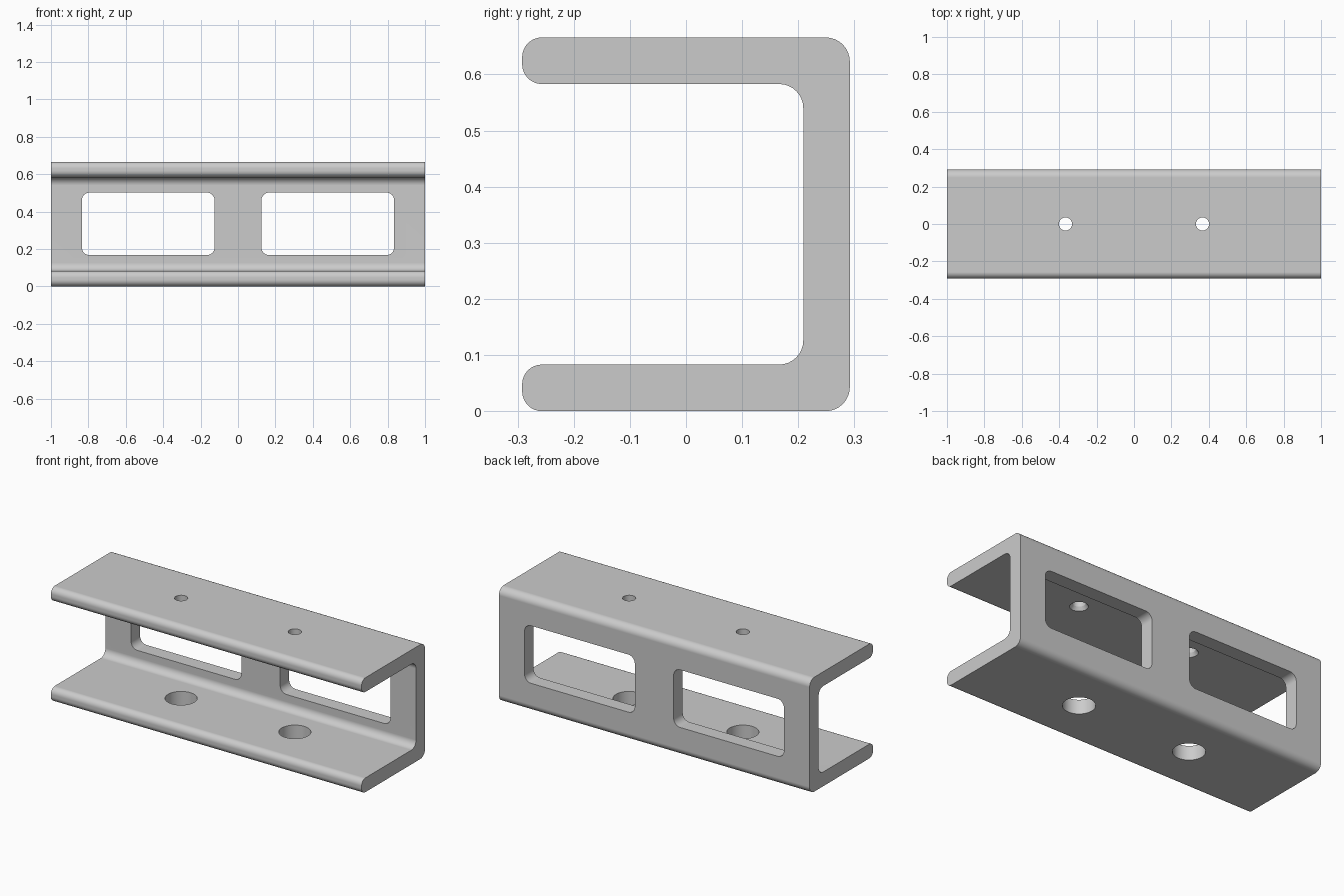
import bpy
import bmesh
import math
from mathutils import Vector, Matrix

cube = bpy.data.objects.get("Cube")
if cube:
    bpy.data.objects.remove(cube, do_unlink=True)

LENGTH, DEPTH, HEIGHT, WALL = 2.0, 0.584, 0.666, 0.083

grey = bpy.data.materials.new("plain grey")
grey.use_nodes = True
colour = (0.6, 0.6, 0.6, 1)
grey.diffuse_color = colour
grey.node_tree.nodes["Principled BSDF"].inputs["Base Color"].default_value = colour


def rounded(corners, steps=8):
    """Round each (u, v, radius) corner of a right-angled outline."""
    out = []
    for i, (u, v, r) in enumerate(corners):
        p = Vector((u, v))
        a = (Vector(corners[i - 1][:2]) - p).normalized()
        b = (Vector(corners[(i + 1) % len(corners)][:2]) - p).normalized()
        for k in range(steps + 1):
            t = math.pi / 2 * k / steps
            out.append(p + r * (a * (1 - math.sin(t)) + b * (1 - math.cos(t))))
    return out


def new_object(name, bm):
    bmesh.ops.recalc_face_normals(bm, faces=bm.faces)
    mesh = bpy.data.meshes.new(name)
    bm.to_mesh(mesh)
    bm.free()
    mesh.materials.append(grey)
    obj = bpy.data.objects.new(name, mesh)
    bpy.context.collection.objects.link(obj)
    return obj


def prism(name, outline, place, push):
    bm = bmesh.new()
    face = bm.faces.new([bm.verts.new(place(p)) for p in outline])
    ext = bmesh.ops.extrude_face_region(bm, geom=[face])
    verts = [g for g in ext["geom"] if isinstance(g, bmesh.types.BMVert)]
    bmesh.ops.translate(bm, verts=verts, vec=push)
    return new_object(name, bm)


def round_cutter(name, x, z0, z1, r0, r1):
    bm = bmesh.new()
    bmesh.ops.create_cone(bm, cap_ends=True, segments=48, radius1=r0, radius2=r1,
                          depth=z1 - z0,
                          matrix=Matrix.Translation((x, 0, (z0 + z1) / 2)))
    return new_object(name, bm)


# C-shaped channel
back, front = DEPTH / 2, -DEPTH / 2
tip, bend = 0.035, 0.043
profile = rounded([
    (front, 0, tip), (back, 0, bend), (back, HEIGHT, bend), (front, HEIGHT, tip),
    (front, HEIGHT - WALL, tip), (back - WALL, HEIGHT - WALL, bend),
    (back - WALL, WALL, bend), (front, WALL, tip)])
channel = prism("channel_bracket", profile,
                lambda p: (-LENGTH / 2, p.x, p.y), (LENGTH, 0, 0))

# Windows in the back wall, screw holes above and access holes below
cutters = []
for side in (-1, 1):
    window = rounded([(side * u, v, 0.042) for u, v in
                      ((0.125, 0.167), (0.835, 0.167), (0.835, 0.502), (0.125, 0.502))])
    cutters.append(prism("window_cutter", window, lambda p: (p.x, 0.1, p.y), (0, 0.4, 0)))
    x = side * 0.366
    under = HEIGHT - WALL
    cutters.append(round_cutter("access_hole_cutter", x, -0.1, 0.2, 0.085, 0.085))
    cutters.append(round_cutter("screw_hole_cutter", x, 0.5, 0.8, 0.035, 0.035))
    cutters.append(round_cutter("countersink_cutter", x, under - 0.02, under + 0.02,
                                0.061, 0.035))

bpy.ops.object.select_all(action="DESELECT")
channel.select_set(True)
bpy.context.view_layer.objects.active = channel
for cutter in cutters:
    cutter.hide_render = True
    mod = channel.modifiers.new("cut", "BOOLEAN")
    mod.operation, mod.solver, mod.object = "DIFFERENCE", "EXACT", cutter
    bpy.ops.object.modifier_apply(modifier=mod.name)
    bpy.data.objects.remove(cutter, do_unlink=True)

# Smooth bends, flat faces kept flat
bpy.ops.object.shade_smooth_by_angle(angle=math.radians(30))
weighted = channel.modifiers.new("flat faces", "WEIGHTED_NORMAL")
weighted.keep_sharp = True
